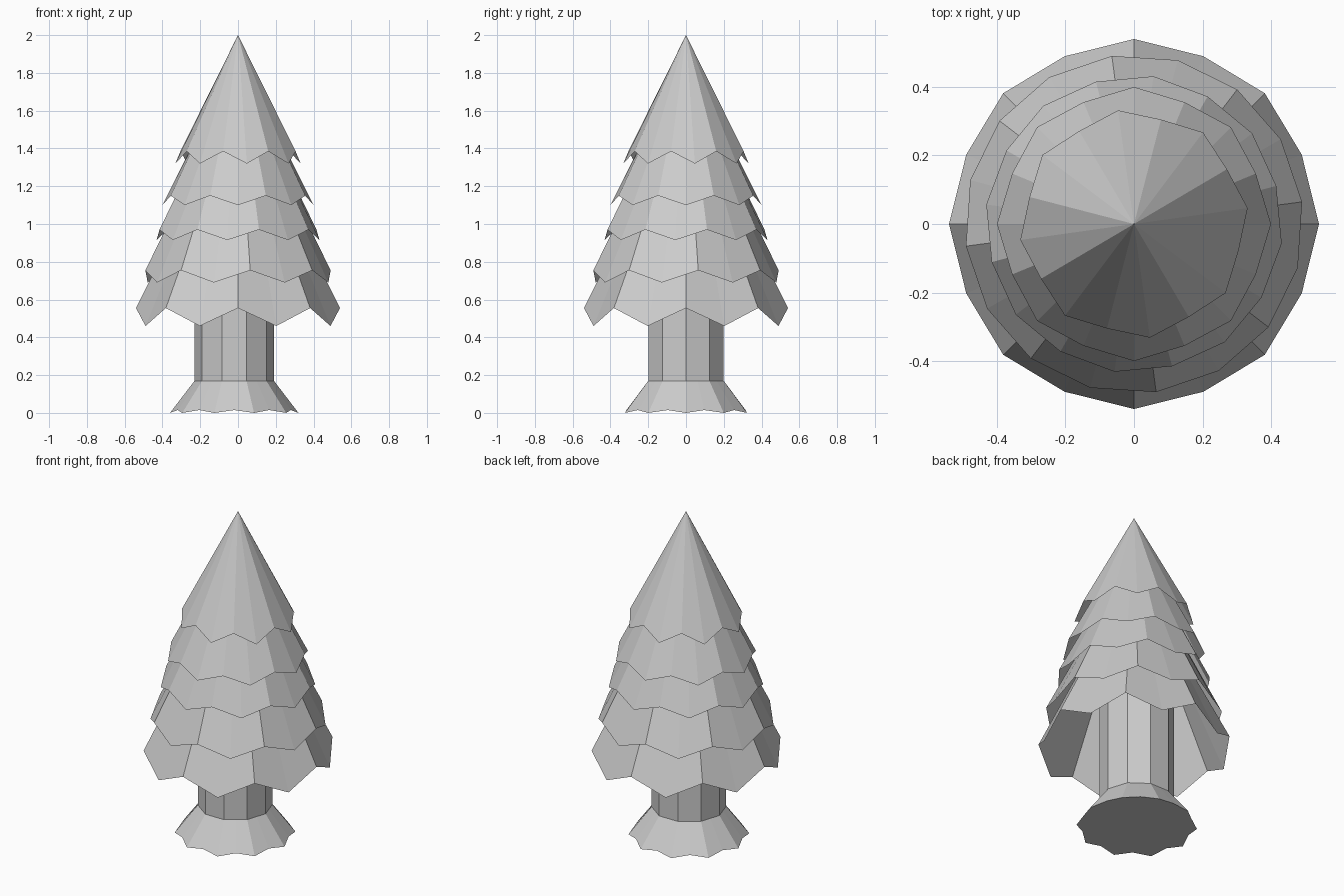
import bpy
from math import sin, cos, pi, radians

if "Cube" in bpy.data.objects:
    bpy.data.objects.remove(bpy.data.objects["Cube"])


def ring(n, r_even, r_odd, z_even, z_odd, turn=0.0, cx=0.0):
    """Ring of n points whose radius and height alternate."""
    pts = []
    for i in range(n):
        a = turn + 2 * pi * i / n
        r, z = (r_odd, z_odd) if i % 2 else (r_even, z_even)
        pts.append((cx + r * cos(a), r * sin(a), z))
    return pts


def skin(name, rings, cap_bottom=False, cap_top=False):
    """Bridge rings listed from bottom to top; a one-point ring is an apex."""
    n = len(rings[0])
    verts, faces, start = [], [], []
    for r in rings:
        start.append(len(verts))
        verts += r
    for k in range(len(rings) - 1):
        a, b = start[k], start[k + 1]
        for i in range(n):
            j = (i + 1) % n
            if len(rings[k + 1]) == 1:
                faces.append((a + i, a + j, b))
            else:
                faces.append((a + i, a + j, b + j, b + i))
    if cap_bottom:
        faces.append(tuple(reversed(range(n))))
    if cap_top:
        faces.append(tuple(range(start[-1], start[-1] + n)))
    mesh = bpy.data.meshes.new(name)
    mesh.from_pydata(verts, [], faces)
    obj = bpy.data.objects.new(name, mesh)
    bpy.context.collection.objects.link(obj)
    return obj


# Ten-sided trunk with flared, slightly scalloped roots
flat = cos(pi / 10)
skin("trunk", [
    ring(20, 0.34, 0.315, 0.0, 0.015, cx=-0.02),
    ring(20, 0.21, 0.21 * flat, 0.17, 0.17, cx=-0.02),
    ring(20, 0.21, 0.21 * flat, 0.9, 0.9, cx=-0.02),
], cap_bottom=True, cap_top=True)

# Hollow foliage tiers with zigzag rims:
# name, tip radius, tip height, notch radius, notch height, turn in degrees
tiers = [
    ("foliage_bottom", 0.53, 0.46, 0.54, 0.555, -22.5),
    ("foliage_lower", 0.495, 0.69, 0.495, 0.755, -15),
    ("foliage_middle", 0.435, 0.915, 0.43, 0.97, -7.5),
    ("foliage_upper", 0.40, 1.10, 0.385, 1.15, 0),
]
for name, r_tip, z_tip, r_notch, z_notch, turn in tiers:
    r_top = 0.2
    z_top = z_notch + (r_notch - r_top) / 0.5
    skin(name, [
        ring(16, r_tip, r_notch, z_tip, z_notch, radians(turn)),
        ring(16, r_top * 0.95, r_top, z_top, z_top, radians(turn)),
    ])

# Pointed top cone
skin("foliage_top", [
    ring(16, 0.335, 0.315, 1.32, 1.385, radians(8)),
    [(0, 0, 2.0)],
])
